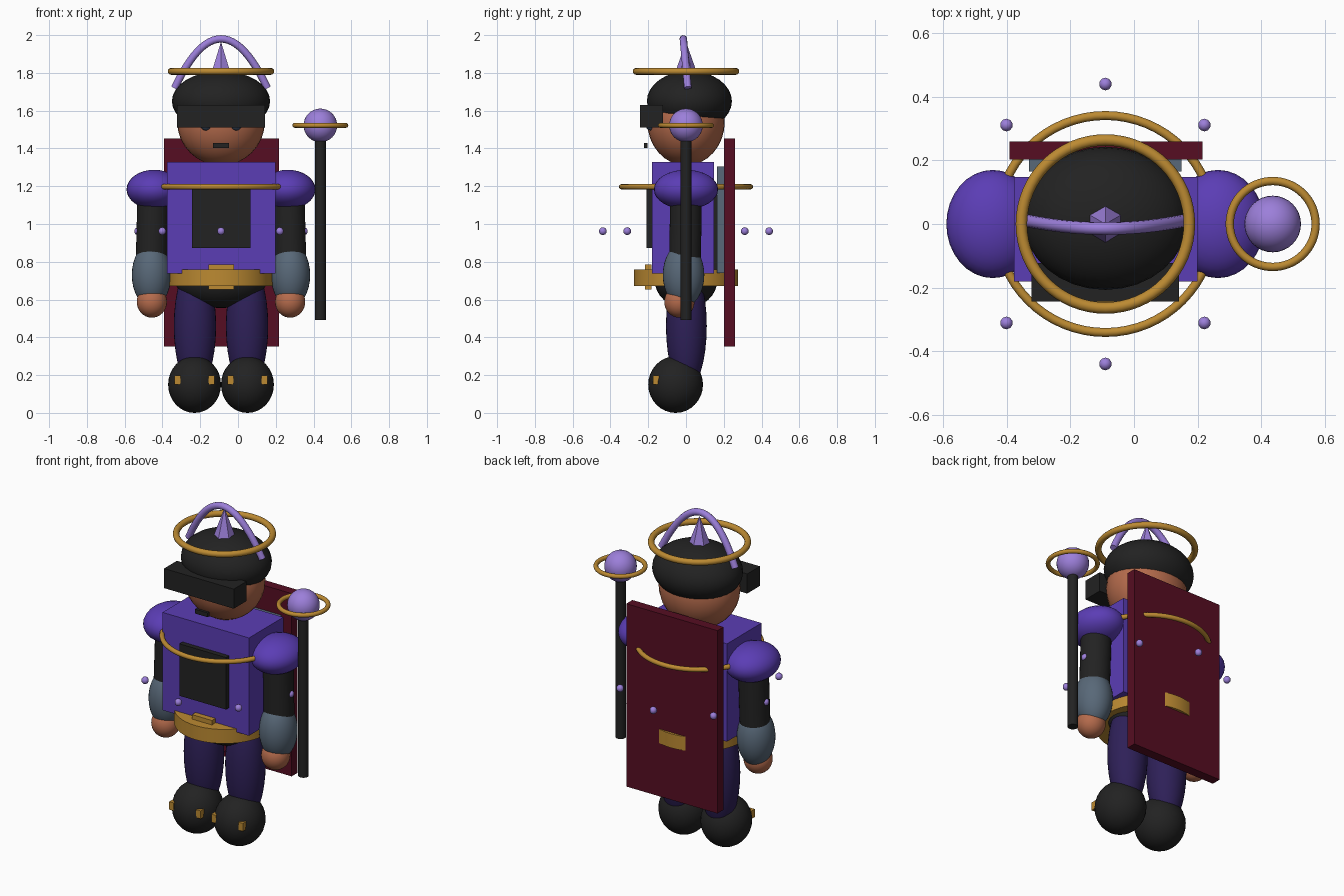
import bpy, math
from mathutils import Vector

if "Cube" in bpy.data.objects:
    bpy.data.objects.remove(bpy.data.objects["Cube"])

CX = -0.09  # body centre line


def material(name, hexcode):
    def lin(c):
        c /= 255
        return c / 12.92 if c <= 0.04045 else ((c + 0.055) / 1.055) ** 2.4
    m = bpy.data.materials.new(name)
    m.diffuse_color = [lin(int(hexcode[i:i + 2], 16)) for i in (0, 2, 4)] + [1]
    m.use_nodes = True
    m.node_tree.nodes["Principled BSDF"].inputs["Base Color"].default_value = m.diffuse_color
    return m


SKIN = material("skin", "B56B4C")
BLACK = material("black", "222222")
PURPLE = material("purple", "5B3DB5")
INDIGO = material("indigo", "2E2058")
GOLD = material("gold", "BC8A32")
LAVENDER = material("lavender", "9C7FDA")
STEEL = material("steel", "586878")
CRIMSON = material("crimson", "560D22")
EYE = material("eye_blue", "3F5068")


def finish(name, mat, smooth=True):
    o = bpy.context.object
    o.name = o.data.name = name
    o.data.materials.append(mat)
    if smooth:
        bpy.ops.object.transform_apply(location=False, rotation=False, scale=True)
        bpy.ops.object.shade_smooth_by_angle(angle=math.radians(40))
    return o


def box(name, mat, x, y, z):
    """Box from (min, max) ranges on each axis."""
    bpy.ops.mesh.primitive_cube_add(size=1, location=[(a + b) / 2 for a, b in (x, y, z)])
    bpy.context.object.scale = [b - a for a, b in (x, y, z)]
    bpy.ops.object.transform_apply(location=False, rotation=False, scale=True)
    return finish(name, mat, False)


def ball(name, mat, loc, r, seg=32):
    bpy.ops.mesh.primitive_uv_sphere_add(segments=seg, ring_count=seg // 2, radius=1, location=loc)
    bpy.context.object.scale = r
    return finish(name, mat)


def rod(name, mat, p, q, r, verts=32):
    p, q = Vector(p), Vector(q)
    bpy.ops.mesh.primitive_cylinder_add(vertices=verts, radius=r, depth=(q - p).length,
                                        location=(p + q) / 2)
    bpy.context.object.rotation_euler = (q - p).to_track_quat('Z', 'Y').to_euler()
    return finish(name, mat)


def ring(name, mat, loc, big, small):
    bpy.ops.mesh.primitive_torus_add(major_radius=big, minor_radius=small, location=loc,
                                     major_segments=64, minor_segments=12)
    return finish(name, mat)


# head, cap and face
ball("head", SKIN, (CX, 0, 1.54), (0.232, 0.205, 0.23))
ball("cap", BLACK, (CX, 0.018, 1.65), (0.26, 0.225, 0.16))
box("visor", BLACK, (-0.322, 0.142), (-0.243, -0.122), (1.512, 1.63))
box("mouth", BLACK, (-0.132, -0.047), (-0.222, -0.205), (1.402, 1.428))

# torso, plates, cape and belt
box("torso", PURPLE, (-0.377, 0.199), (-0.18, 0.148), (0.738, 1.327))
box("chest_plate", BLACK, (-0.244, 0.067), (-0.21, -0.175), (0.872, 1.185))
box("back_spacer", BLACK, (-0.244, 0.067), (0.14, 0.168), (0.76, 1.185))
box("back_plate", STEEL, (-0.33, 0.15), (0.165, 0.202), (0.74, 1.305))
box("cape", CRIMSON, (-0.392, 0.216), (0.202, 0.26), (0.352, 1.453))
rod("belt", GOLD, (CX, 0, 0.673), (CX, 0, 0.758), 0.275, 64)
box("buckle", GOLD, (-0.155, -0.022), (-0.217, -0.183), (0.653, 0.785))
ball("pelvis", BLACK, (CX, 0, 0.70), (0.24, 0.165, 0.145))
ring("chest_ring", GOLD, (CX, 0, 1.197), 0.341, 0.014)

# limbs and eyes, mirrored about the body centre line
for side, s in (("right", -1), ("left", 1)):
    def at(dx, y, z):
        return (CX + s * dx, y, z)
    ball(side + "_eye", EYE, at(0.08, -0.185, 1.525), (0.03, 0.03, 0.03), 16)
    ball(side + "_shoulder", PURPLE, at(0.354, 0, 1.183), (0.146, 0.17, 0.104))
    rod(side + "_upper_arm", BLACK, at(0.358, 0, 1.18), at(0.368, -0.005, 0.78), 0.084)
    ball(side + "_forearm", STEEL, at(0.368, -0.013, 0.73), (0.104, 0.11, 0.17))
    ball(side + "_hand", SKIN, at(0.366, -0.035, 0.588), (0.08, 0.08, 0.084))
    ball(side + "_leg", INDIGO, at(0.138, 0.002, 0.46), (0.112, 0.108, 0.34))
    ball(side + "_boot", BLACK, at(0.14, -0.055, 0.15), (0.14, 0.145, 0.15))
    for d in (-0.09, 0.09):
        x, y, z = at(0.14 + d, -0.16, 0.173)
        box(side + "_boot_clasp", GOLD, (x - 0.015, x + 0.015), (y - 0.016, y + 0.016),
            (z - 0.024, z + 0.024))

# staff with orb and ring
rod("staff", BLACK, (0.436, 0, 0.493), (0.436, 0, 1.5), 0.029)
ball("staff_orb", LAVENDER, (0.436, 0, 1.522), (0.089, 0.089, 0.089))
ring("staff_ring", GOLD, (0.436, 0, 1.522), 0.135, 0.013)

# halo, crest spike and arch over the head
ring("halo", GOLD, (CX, 0, 1.808), 0.264, 0.018)
bpy.ops.mesh.primitive_cone_add(vertices=6, radius1=0.06, depth=0.17, location=(CX, 0, 1.88))
finish("crest_spike", LAVENDER, False)

curve = bpy.data.curves.new("crest_arch", 'CURVE')
curve.dimensions = '3D'
curve.bevel_depth = 0.02
curve.bevel_resolution = 3
curve.use_fill_caps = True
N = 24
spline = curve.splines.new('POLY')
spline.points.add(N)
for i, p in enumerate(spline.points):
    t = 2 * i / N - 1
    p.co = (CX + 0.245 * t, -0.014 + 0.024 * t * t, 1.98 - 0.26 * t * t, 1)
spline.use_smooth = True
arch = bpy.data.objects.new("crest_arch", curve)
curve.materials.append(LAVENDER)
bpy.context.collection.objects.link(arch)

# beads orbiting the body
for k in range(8):
    a = k * math.pi / 4
    ball("orbit_bead", LAVENDER, (CX + 0.44 * math.cos(a), 0.44 * math.sin(a), 0.962),
         (0.021, 0.021, 0.021), 10)
